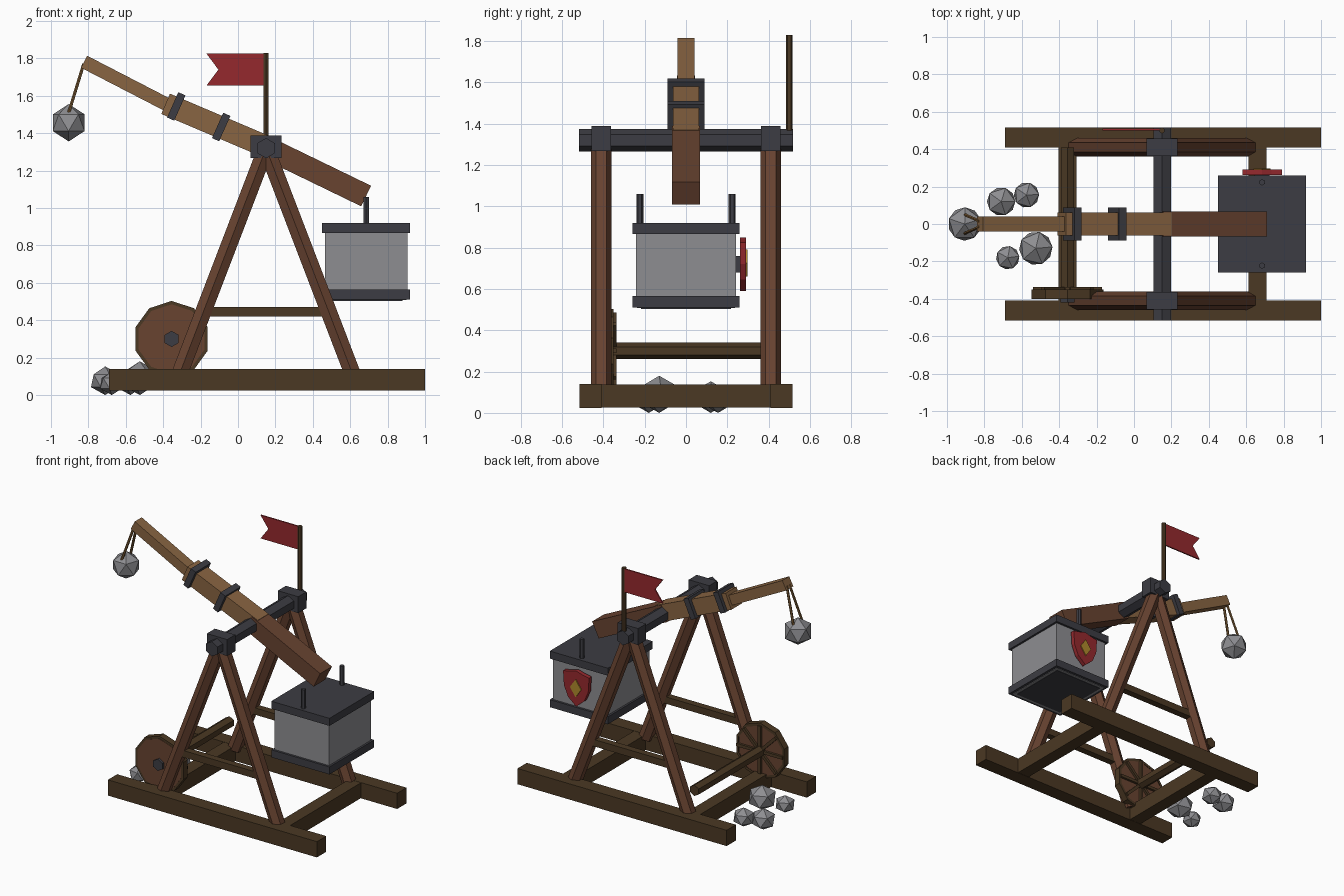
import bpy, bmesh, math
from mathutils import Vector

if "Cube" in bpy.data.objects:
    bpy.data.objects.remove(bpy.data.objects["Cube"])


def material(name, rgb):
    m = bpy.data.materials.new(name)
    m.use_nodes = True
    m.diffuse_color = (*rgb, 1)
    m.node_tree.nodes["Principled BSDF"].inputs["Base Color"].default_value = (*rgb, 1)
    return m


DARK = material("dark wood", (.07, .04, .017))
BROWN = material("brown wood", (.138, .056, .03))
LIGHT = material("light wood", (.25, .13, .055))
IRON = material("iron", (.046, .046, .056))
GREY = material("grey stone", (.27, .27, .285))
RED = material("red cloth", (.3, .022, .027))
GOLD = material("gold", (.43, .25, .025))
ROPE = material("rope", (.2, .105, .035))


def finish(name, mat):
    ob = bpy.context.object
    ob.name = name
    ob.data.materials.append(mat)
    return ob


def box(name, mat, loc, size, tilt=0):
    bpy.ops.mesh.primitive_cube_add(size=1, location=loc, rotation=(0, tilt, 0))
    bpy.context.object.scale = size
    return finish(name, mat)


def beam(name, mat, a, b, width, height):
    """Square timber between two (x, z) points on the centre plane."""
    d = Vector(b) - Vector(a)
    mid = (Vector(a) + Vector(b)) / 2
    return box(name, mat, (mid.x, 0, mid.y), (d.length, width, height), -math.atan2(d.y, d.x))


def rod(name, mat, a, b, radius, sides=6):
    """Faceted rod between two points, keeping one corner toward +y or up."""
    a, b = Vector(a), Vector(b)
    d = b - a
    if abs(d.y) > .9 * d.length:
        rot = (math.pi / 2, 0, 0)
    elif abs(d.y) < 1e-6:
        rot = (0, math.atan2(d.x, d.z), 0)
    else:
        rot = d.to_track_quat('Z', 'Y').to_euler()
    bpy.ops.mesh.primitive_cylinder_add(vertices=sides, radius=radius, depth=d.length,
                                        location=(a + b) / 2, rotation=rot)
    return finish(name, mat)


def plate(name, mat, points, y, thickness):
    """Flat outline in x and z, given thickness along y."""
    bm = bmesh.new()
    face = bm.faces.new([bm.verts.new((x, y - thickness / 2, z)) for x, z in points])
    out = bmesh.ops.extrude_face_region(bm, geom=[face])
    moved = [v for v in out["geom"] if isinstance(v, bmesh.types.BMVert)]
    bmesh.ops.translate(bm, verts=moved, vec=(0, thickness, 0))
    bmesh.ops.recalc_face_normals(bm, faces=bm.faces)
    me = bpy.data.meshes.new(name)
    bm.to_mesh(me)
    bm.free()
    ob = bpy.data.objects.new(name, me)
    bpy.context.collection.objects.link(ob)
    me.materials.append(mat)
    return ob


def rock(name, loc, radius, turn, squash=.9):
    bpy.ops.mesh.primitive_ico_sphere_add(subdivisions=1, radius=radius, location=loc,
                                          rotation=(0, 0, turn))
    bpy.context.object.scale.z = squash
    return finish(name, GREY)


PIVOT_X, PIVOT_Z, SIDE = .15, 1.32, .41

# Side frames: skids, A-shaped legs, rails and pivot brackets
for s, label in ((-1, "right"), (1, "left")):
    y = s * SIDE
    box(label + "_skid", DARK, (.155, s * .463, .082), (1.69, .107, .115))
    for foot, end in ((-.31, "rear"), (.61, "front")):
        rod(f"{label}_{end}_leg", BROWN, (foot, y, .12), (PIVOT_X, y, PIVOT_Z), .05)
    box(label + "_rail", DARK, (PIVOT_X, y, .445), (.64, .05, .05))
    box(label + "_bracket", IRON, (PIVOT_X, y, 1.328), (.165, .093, .12))

# Cross timbers and pivot axle
for x, end in ((-.355, "rear"), (.66, "front")):
    box(end + "_cross_timber", DARK, (x, 0, .082), (.095, .84, .112))
rod("pivot_axle", IRON, (PIVOT_X, -.517, PIVOT_Z), (PIVOT_X, .517, PIVOT_Z), .054)

# Winch: roller, wheel with dark rim, spokes and hub
WX, WZ = -.355, .3
rod("winch_roller", DARK, (WX, -.36, WZ), (WX, .41, WZ), .04)
rod("winch_wheel", BROWN, (WX, -.402, WZ), (WX, -.354, WZ), .185, 10)
rim = rod("wheel_rim", DARK, (WX, -.4, WZ), (WX, -.35, WZ), .203, 10)
bm = bmesh.new()
bm.from_mesh(rim.data)
caps = [f for f in bm.faces if len(f.verts) > 4]
bmesh.ops.inset_individual(bm, faces=caps, thickness=.02)
bmesh.ops.delete(bm, geom=caps, context='FACES')
bm.to_mesh(rim.data)
bm.free()
for i in range(4):
    box("wheel_spoke", DARK, (WX, -.348, WZ), (.37, .022, .022), i * math.pi / 4)
rod("wheel_hub", IRON, (WX, -.42, WZ), (WX, -.39, WZ), .043)

# Throwing arm in three timbers with iron bands
beam("arm_tip", LIGHT, (-.823, 1.782), (-.36, 1.543), .08, .072)
beam("arm_middle", LIGHT, (-.387, 1.557), (.18, 1.316), .125, .118)
beam("arm_butt", BROWN, (.13, 1.333), (.685, 1.064), .135, .122)
for x, z in ((-.33, 1.543), (-.09, 1.433)):
    box("arm_band", IRON, (x, 0, z), (.042, .178, .148), math.radians(24))

# Sling ropes and the stone they hold
for s in (-1, 1):
    rod("sling_rope", ROPE, (-.825, s * .015, 1.77), (-.905, s * .05, 1.51), .009)
rock("sling_stone", (-.905, 0, 1.456), .1, .3, 1)

# Spare stones on the ground
for i, (x, y, r) in enumerate(((-.71, .12, .085), (-.575, .155, .076),
                               (-.525, -.13, .1), (-.675, -.18, .07))):
    rock("spare_stone", (x, y, r * .9), r, i * 1.3)

# Counterweight box with hanger rods
CX = .685
box("weight_body", GREY, (CX, 0, .718), (.44, .485, .32))
box("weight_lid", IRON, (CX, 0, .893), (.47, .517, .055))
box("weight_base", IRON, (CX, 0, .538), (.47, .517, .055))
box("base_border", GREY, (CX, 0, .51), (.43, .475, .006))
box("base_panel", IRON, (CX, 0, .508), (.39, .435, .008))
for s in (-1, 1):
    rod("hanger_rod", IRON, (CX, s * .223, .9), (CX, s * .223, 1.06), .017)

# Shield with gold diamond on the back of the weight
half = [(0, -.13), (.065, -.075), (.098, 0), (.105, .105), (.05, .115)]
outline = half + [(0, .13)] + [(-x, z) for x, z in reversed(half[1:])]
plate("shield", RED, [(CX + x, .72 + z) for x, z in outline], .276, .03)
diamond = ((0, -.065), (.045, 0), (0, .065), (-.045, 0))
plate("shield_diamond", GOLD, [(CX + x, .725 + z) for x, z in diamond], .294, .008)
box("shield_mount", IRON, (CX, .25, .72), (.08, .03, .08))

# Flag and pole
rod("flag_pole", DARK, (PIVOT_X, .5, 1.33), (PIVOT_X, .5, 1.83), .016)
plate("flag", RED, ((PIVOT_X, 1.825), (-.168, 1.825), (-.105, 1.74), (-.168, 1.655),
                    (PIVOT_X, 1.655)), .505, .01)
